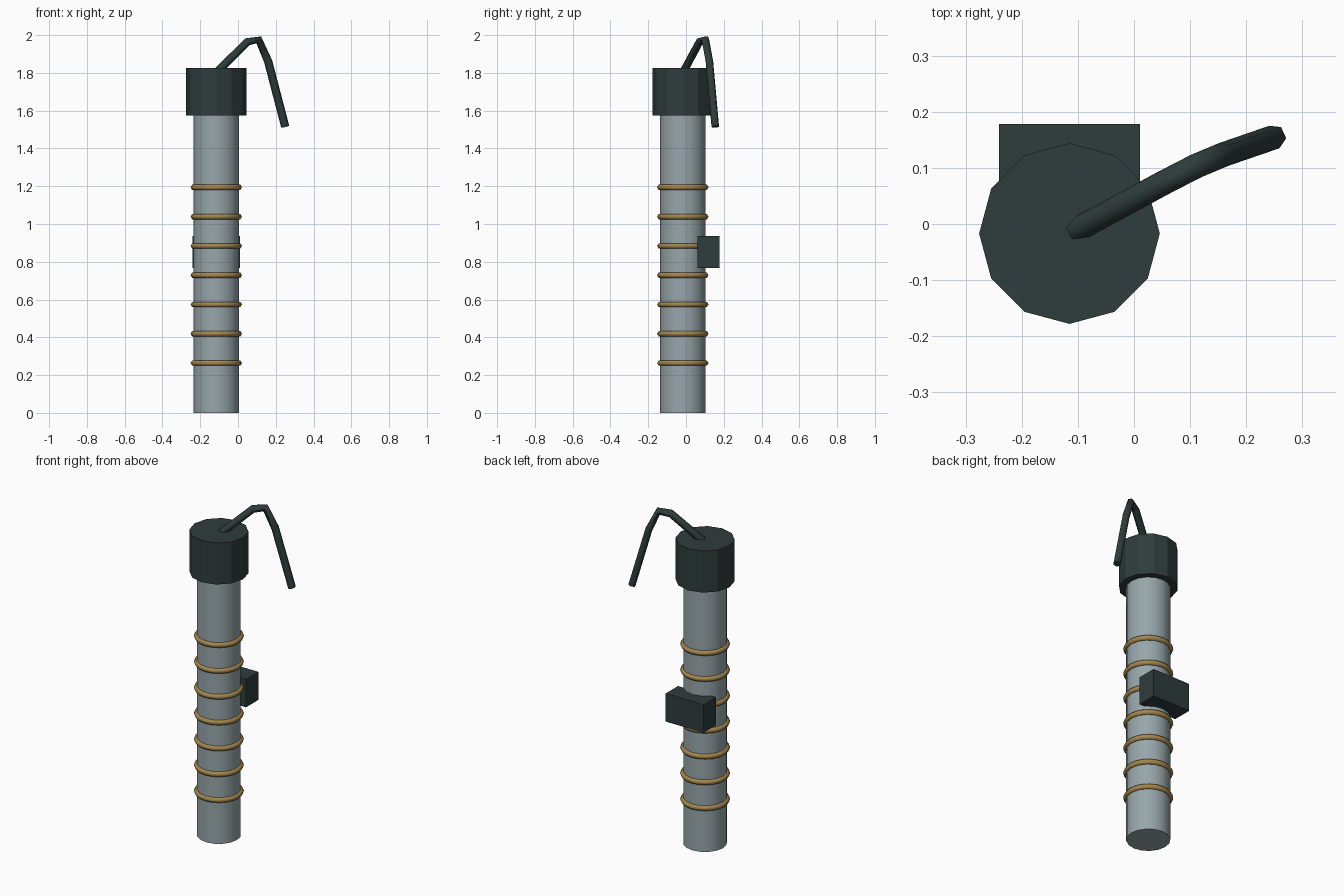
import bpy, math

if "Cube" in bpy.data.objects:
    bpy.data.objects.remove(bpy.data.objects["Cube"])

CX, CY = -0.115, -0.017  # axis of the tube


def mat(name, rgb):
    m = bpy.data.materials.new(name)
    m.diffuse_color = (*rgb, 1)
    m.use_nodes = True
    m.node_tree.nodes["Principled BSDF"].inputs["Base Color"].default_value = m.diffuse_color
    return m


STEEL = mat("grey steel", (0.31, 0.38, 0.40))
DARK = mat("dark green rubber", (0.028, 0.045, 0.045))
BRASS = mat("brass", (0.37, 0.24, 0.075))


def finish(name, material, smooth=None):
    ob = bpy.context.object
    ob.name = name
    ob.data.materials.append(material)
    if smooth:
        bpy.ops.object.shade_smooth_by_angle(angle=math.radians(smooth))
    return ob


def cylinder(name, r, z0, z1, sides, material, smooth=None):
    bpy.ops.mesh.primitive_cylinder_add(vertices=sides, radius=r, depth=z1 - z0,
                                        location=(CX, CY, (z0 + z1) / 2))
    return finish(name, material, smooth)


# tube body and cap
cylinder("tube_body", 0.12, 0, 1.60, 16, STEEL, 40)
cylinder("end_cap", 0.161, 1.575, 1.825, 12, DARK)

# evenly spaced coil rings
for i in range(7):
    bpy.ops.mesh.primitive_torus_add(major_radius=0.12, minor_radius=0.016,
                                     major_segments=20, minor_segments=6,
                                     location=(CX, CY, 0.264 + i * 0.155))
    finish(f"coil_ring_{i + 1}", BRASS, 65)

# mounting block on the back
bpy.ops.mesh.primitive_cube_add(size=1, location=(CX, 0.119, 0.852))
bpy.context.object.scale = (0.252, 0.118, 0.168)
finish("back_block", DARK)

# drooping cable: six-sided tube along a short path
path = [(CX, CY, 1.80), (0.05, 0.072, 1.965), (0.11, 0.103, 1.975),
        (0.16, 0.124, 1.86), (0.25, 0.155, 1.515)]
curve = bpy.data.curves.new("cable", "CURVE")
curve.dimensions = "3D"
curve.bevel_depth = 0.022
curve.bevel_resolution = 1
curve.use_fill_caps = True
spline = curve.splines.new("POLY")
spline.points.add(len(path) - 1)
for p, co in zip(spline.points, path):
    p.co = (*co, 1)
cable = bpy.data.objects.new("cable", curve)
bpy.context.collection.objects.link(cable)
bpy.ops.object.select_all(action="DESELECT")
bpy.context.view_layer.objects.active = cable
cable.select_set(True)
bpy.ops.object.convert(target="MESH")
finish("cable", DARK, 65)
